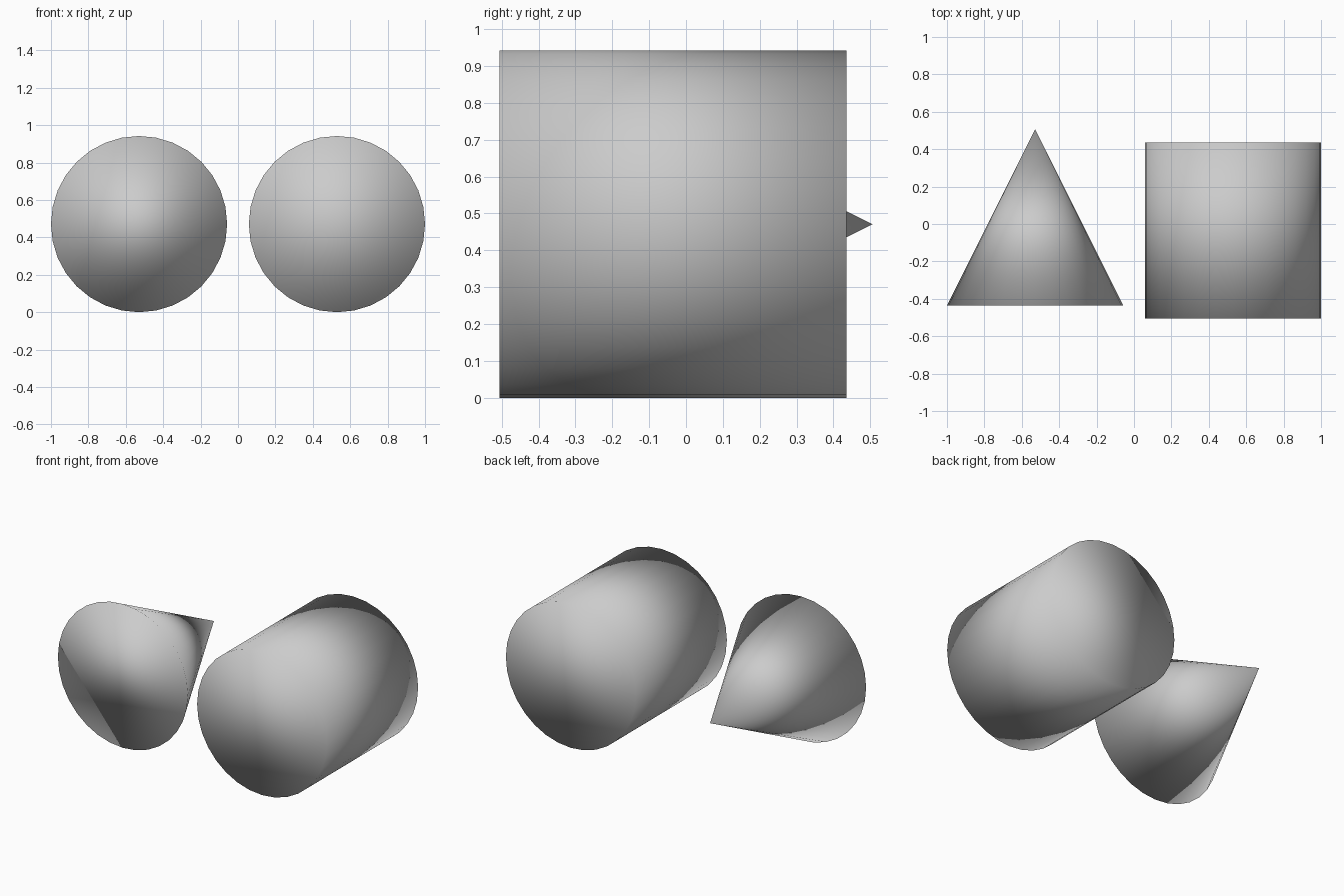
import bpy
from math import radians

if "Cube" in bpy.data.objects:
    bpy.data.objects.remove(bpy.data.objects["Cube"])

R = 0.471          # shared radius
LENGTH = 2 * R     # both solids are as long as they are wide
OFFSET_X = 1 - R
OFFSET_Y = 0.035


def finish(name):
    """Name the new solid and shade it smooth all over, caps included."""
    obj = bpy.context.object
    obj.name = name
    obj.data.name = name
    for poly in obj.data.polygons:
        poly.use_smooth = True


lying_down = (radians(-90), 0, 0)

# Cone lying with its tip to the back
bpy.ops.mesh.primitive_cone_add(vertices=32, radius1=R, radius2=0, depth=LENGTH,
                                location=(-OFFSET_X, OFFSET_Y, R), rotation=lying_down)
finish("cone")

# Cylinder lying along the same direction
bpy.ops.mesh.primitive_cylinder_add(vertices=32, radius=R, depth=LENGTH,
                                    location=(OFFSET_X, -OFFSET_Y, R), rotation=lying_down)
finish("cylinder")
